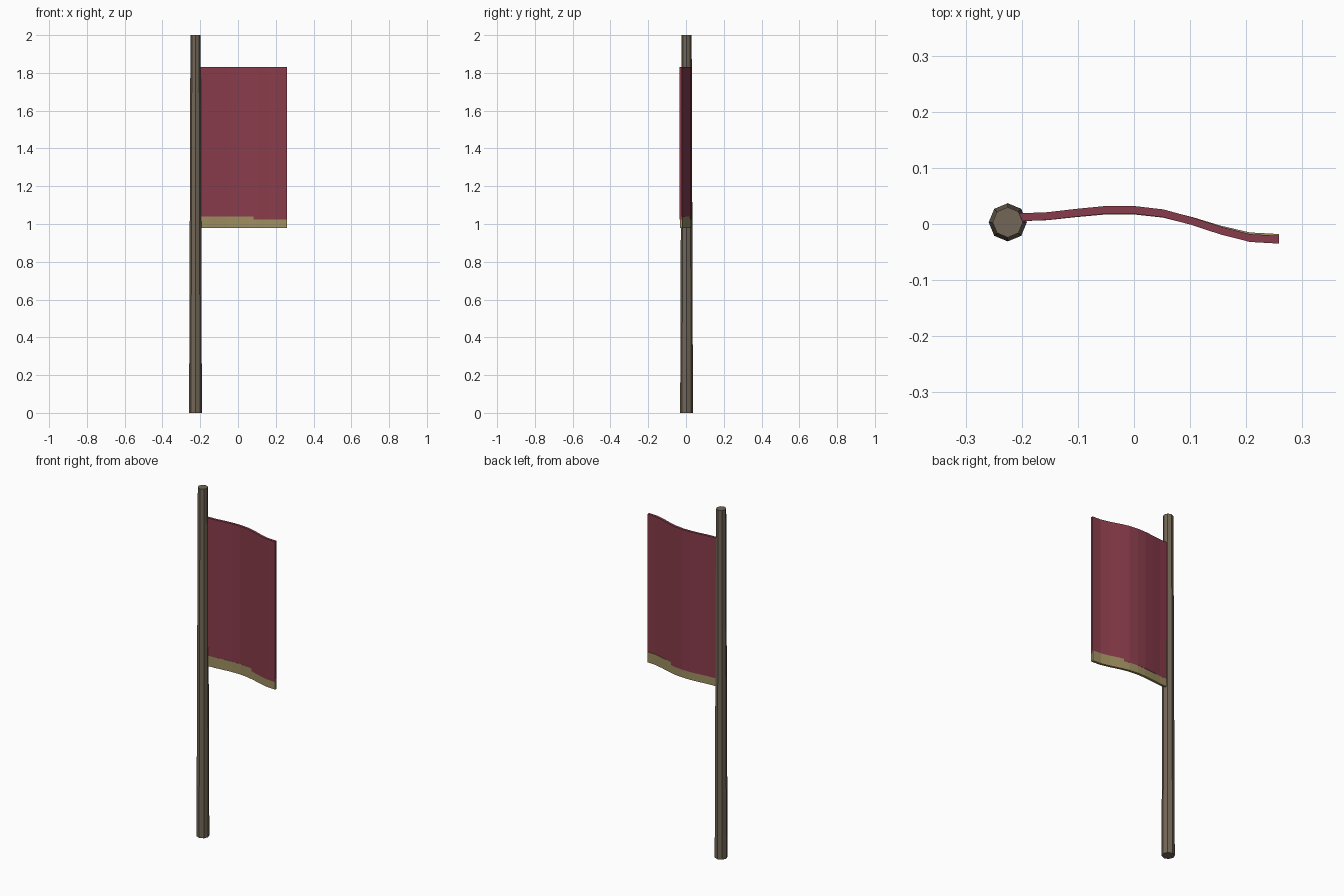
import bpy, bmesh

if "Cube" in bpy.data.objects:
    bpy.data.objects.remove(bpy.data.objects["Cube"])


def material(name, rgb):
    m = bpy.data.materials.new(name)
    m.diffuse_color = (*rgb, 1)
    m.use_nodes = True
    m.node_tree.nodes["Principled BSDF"].inputs["Base Color"].default_value = m.diffuse_color
    return m


def wavy_slab(name, path, thick, z0, z1, mat):
    """Solid sheet following a top-view path, straight in z."""
    outline = [(x, y - thick / 2) for x, y in path]
    outline += [(x, y + thick / 2) for x, y in reversed(path)]
    bm = bmesh.new()
    n = len(outline)
    low = [bm.verts.new((x, y, z0)) for x, y in outline]
    high = [bm.verts.new((x, y, z1)) for x, y in outline]
    for i in range(n):
        j = (i + 1) % n
        bm.faces.new((low[i], low[j], high[j], high[i]))
    # caps as quads between the front and back edges
    for i in range(len(path) - 1):
        k = n - 1 - i
        bm.faces.new((high[i], high[i + 1], high[k - 1], high[k]))
        bm.faces.new((low[k], low[k - 1], low[i + 1], low[i]))
    bmesh.ops.recalc_face_normals(bm, faces=bm.faces)
    me = bpy.data.meshes.new(name)
    bm.to_mesh(me)
    bm.free()
    me.materials.append(mat)
    ob = bpy.data.objects.new(name, me)
    bpy.context.collection.objects.link(ob)
    return ob


# tapered eight-sided pole
bpy.ops.mesh.primitive_cone_add(vertices=8, radius1=0.034, radius2=0.027,
                                depth=2, location=(-0.225, 0.003, 1))
pole = bpy.context.object
pole.name = "pole"
pole.data.materials.append(material("wood", (0.17, 0.135, 0.095)))

# banner cloth rippling away from the pole
wave = [0.012, 0.014, 0.020, 0.025, 0.025, 0.019, 0.005, -0.012, -0.025, -0.028]
path = [(-0.206 + i * 0.0516, y) for i, y in enumerate(wave)]
wavy_slab("banner_cloth", path, 0.014, 1.025, 1.83,
          material("red_cloth", (0.25, 0.045, 0.07)))

# bottom trim with a slightly shallower ripple
trim = [(x, 0.011 + 0.92 * (y - 0.011)) for x, y in path]
wavy_slab("banner_trim", trim, 0.014, 0.98, 1.04,
          material("gold_trim", (0.34, 0.27, 0.115)))
